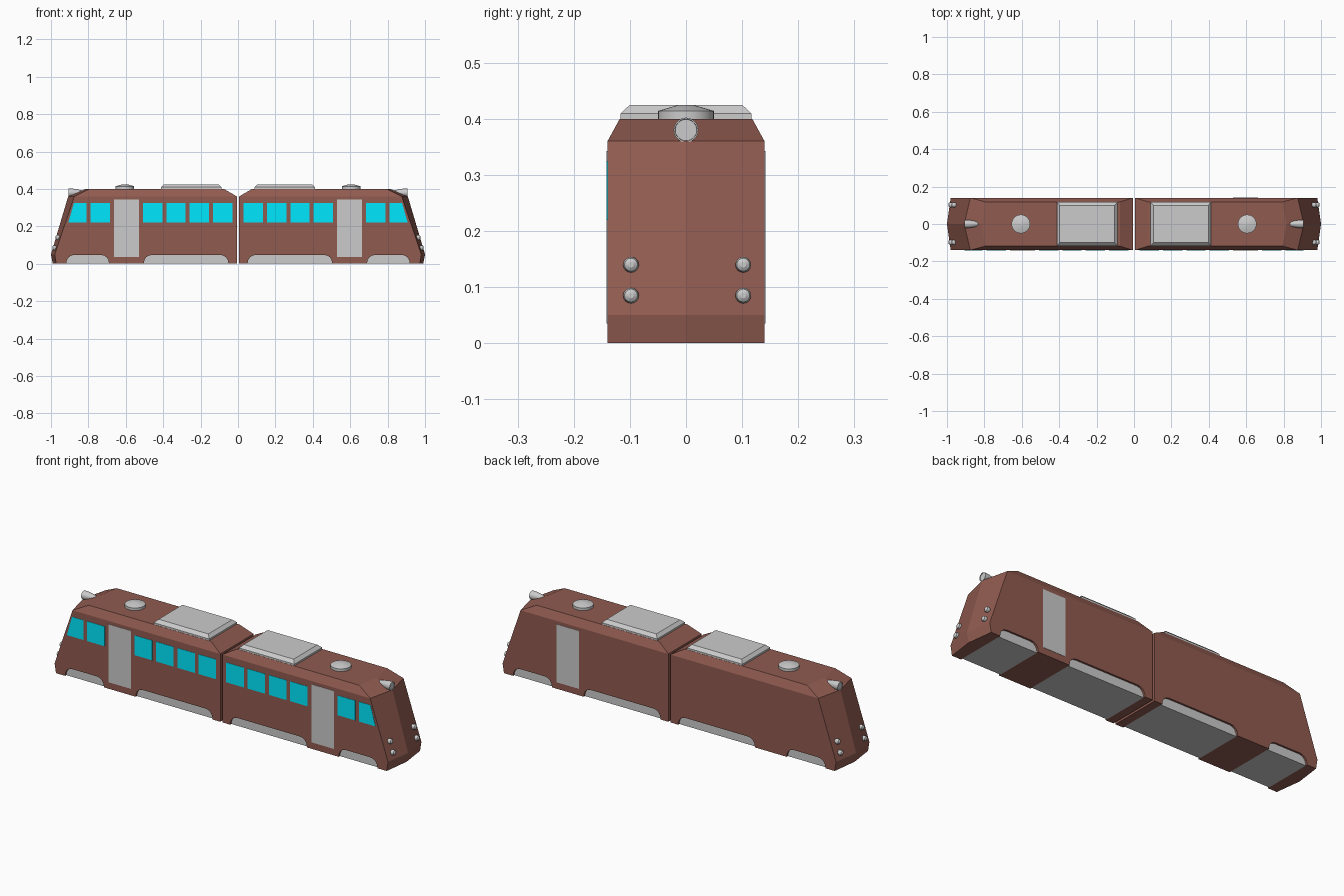
import bpy, bmesh, math
from mathutils import Matrix, Vector

if "Cube" in bpy.data.objects:
    bpy.data.objects.remove(bpy.data.objects["Cube"])


def material(name, rgb):
    m = bpy.data.materials.new(name)
    m.diffuse_color = (*rgb, 1)
    m.use_nodes = True
    m.node_tree.nodes["Principled BSDF"].inputs["Base Color"].default_value = m.diffuse_color
    return m


BROWN = material("brown_paint", (0.28, 0.105, 0.08))
CYAN = material("cyan_glass", (0.0, 0.8, 1.0))


def make(name, bm, mat=None, smooth=False):
    bmesh.ops.recalc_face_normals(bm, faces=bm.faces)
    me = bpy.data.meshes.new(name)
    bm.to_mesh(me)
    bm.free()
    ob = bpy.data.objects.new(name, me)
    bpy.context.collection.objects.link(ob)
    if mat:
        me.materials.append(mat)
    if smooth:
        bpy.ops.object.select_all(action='DESELECT')
        ob.select_set(True)
        bpy.context.view_layer.objects.active = ob
        bpy.ops.object.shade_smooth_by_angle(angle=math.radians(30))
    return ob


def loft(name, rings, mat=None, smooth=False):
    """Closed solid skinned over rings with equal point counts."""
    bm = bmesh.new()
    vs = [[bm.verts.new(p) for p in r] for r in rings]
    n = len(vs[0])
    for a, b in zip(vs, vs[1:]):
        for i in range(n):
            j = (i + 1) % n
            bm.faces.new((a[i], a[j], b[j], b[i]))
    bm.faces.new(vs[0])
    bm.faces.new(vs[-1])
    return make(name, bm, mat, smooth)


def prism(name, outline, y0, y1, s, mat=None):
    return loft(name, [[(s * x, y, z) for x, z in outline] for y in (y0, y1)], mat)


def rect(x0, x1, z0, z1):
    return [(x0, z0), (x1, z0), (x1, z1), (x0, z1)]


def lathe(name, profile, origin, axis, sides=32):
    """Profile of (distance along axis, radius) pairs."""
    rot = Vector((0, 0, 1)).rotation_difference(Vector(axis)).to_matrix().to_4x4()
    m = Matrix.Translation(origin) @ rot
    rings = [[m @ Vector((r * math.cos(2 * math.pi * i / sides),
                          r * math.sin(2 * math.pi * i / sides), h))
              for i in range(sides)] for h, r in profile]
    return loft(name, rings, None, True)


def arch(x0, x1):
    """Skirt opening with rounded upper corners."""
    r, h = 0.042, 0.047
    angles = [math.radians(a) for a in (0, 22.5, 45, 67.5, 90)]
    right = [(x1 - r + r * math.cos(a), h - r + r * math.sin(a)) for a in angles]
    left = [(x0 + x1 - x, z) for x, z in reversed(right)]
    return [(x0, 0), (x1, 0)] + right + left


for s, tag in ((1, "right"), (-1, "left")):
    # Car body: z, inner end x, nose corner x, nose centre x, half width
    body = loft(f"{tag}_car_body", [
        [(s * x, y, z) for x, y in
         ((xi, -w), (xc, -w), (xn, 0), (xc, w), (xi, w))]
        for z, xi, xc, xn, w in ((0, .006, .972, .99, .14), (.05, .006, .98, 1.0, .14),
                                 (.36, .006, .875, .908, .14), (.4, .075, .795, .815, .118))],
        BROWN)

    # Arched skirt openings with grey running gear inside
    for k, (a, b) in enumerate(((.052, .503), (.69, .918))):
        outline = arch(a, b)
        cutter = prism(f"{tag}_skirt_cutter_{k}",
                       [(x, z if z > 0 else -.02) for x, z in outline], -.2, .2, s)
        cutter.hide_render = True
        cutter.display_type = 'WIRE'
        mod = body.modifiers.new("skirt", 'BOOLEAN')
        mod.object = cutter
        mod.operation = 'DIFFERENCE'
        mod.solver = 'EXACT'
        bpy.context.view_layer.objects.active = body
        bpy.ops.object.modifier_apply(modifier=mod.name)
        bpy.data.objects.remove(cutter)
        prism(f"{tag}_running_gear_{k}", outline, -.13, .13, s)

    # Windows on the front side, the last one slanted with the nose
    for k, x in enumerate((.03, .155, .28, .405, .685)):
        prism(f"{tag}_window_{k}", rect(x, x + .103, .22, .325), -.1415, -.137, s, CYAN)
    prism(f"{tag}_slanted_window", [(.81, .22), (.907, .22), (.877, .325), (.81, .325)],
          -.1415, -.137, s, CYAN)

    # Doors: both cars at the front, right car also at the back
    prism(f"{tag}_front_door", rect(.53, .662, .035, .343), -.1415, -.137, s)
    if s > 0:
        prism("right_back_door", rect(.53, .662, .035, .343), .137, .1415, s)

    # Roof unit with sloped rim
    loft(f"{tag}_roof_unit", [
        [(s * x, y, z) for x, y in ((.088 + d, -w), (.413 - d, -w), (.413 - d, w), (.088 + d, w))]
        for z, d, w in ((.395, 0, .117), (.409, 0, .117), (.425, .016, .1))])

    # Round roof vent
    lathe(f"{tag}_roof_vent", [(-.005, .05), (.014, .05), (.025, .012)],
          (s * .605, 0, .4), (0, 0, 1))

    # Headlight on top of the nose
    lathe(f"{tag}_headlight", [(0, .004), (.01, .011), (.04, .017), (.068, .022),
                               (.09, .022), (.09, .0195), (.087, .019)],
          (s * .817, 0, .38), (s, 0, 0))

    # Small nose lamps
    for z, x in ((.14, .943), (.085, .96)):
        for y in (-.098, .102):
            lathe(f"{tag}_nose_lamp", [(0, .008), (.015, .013), (.022, .014),
                                       (.029, .0115), (.033, .005)],
                  (s * x, y, z), (s, 0, 0), 16)
